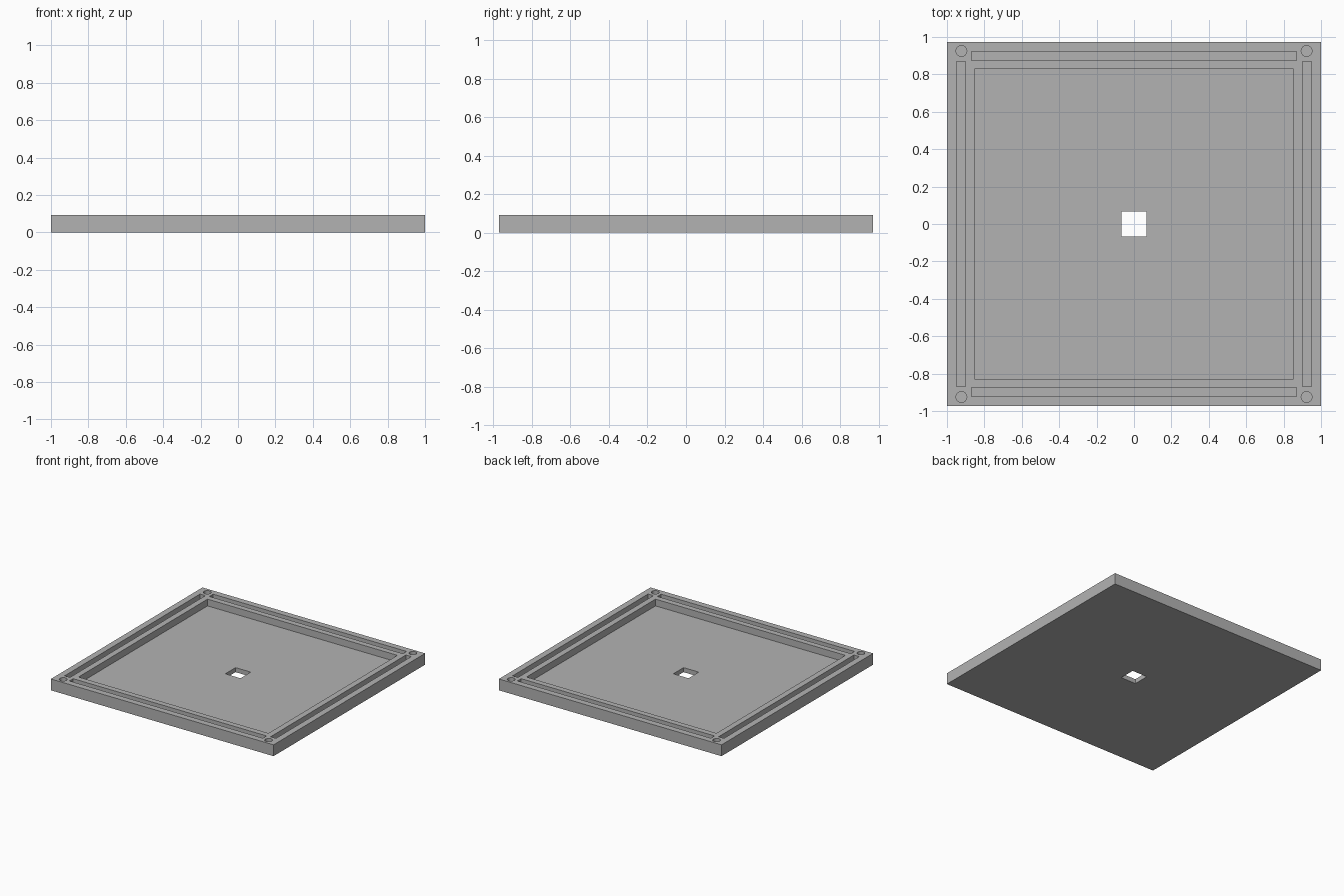
import bpy

if "Cube" in bpy.data.objects:
    bpy.data.objects.remove(bpy.data.objects["Cube"], do_unlink=True)

WIDTH, DEPTH, HEIGHT = 2.0, 1.945, 0.092
FLOOR = 0.037          # level of the pocket, groove and hole floors
ABOVE = HEIGHT + 0.05  # cutters reach past the top face

grey = bpy.data.materials.new("plain grey")
grey.use_nodes = True
colour = (0.45, 0.45, 0.45, 1)
grey.diffuse_color = colour
grey.node_tree.nodes["Principled BSDF"].inputs["Base Color"].default_value = colour


def box(name, x, y, width, depth, low, high):
    bpy.ops.mesh.primitive_cube_add(size=1, location=(x, y, (low + high) / 2))
    obj = bpy.context.object
    obj.name = name
    obj.scale = (width, depth, high - low)
    bpy.ops.object.transform_apply(location=True, scale=True)
    obj.data.materials.append(grey)
    return obj


def cylinder(name, x, y, radius, low, high):
    bpy.ops.mesh.primitive_cylinder_add(
        vertices=32, radius=radius, depth=high - low, location=(x, y, (low + high) / 2))
    obj = bpy.context.object
    obj.name = name
    bpy.ops.object.transform_apply(location=True)
    obj.data.materials.append(grey)
    return obj


def cut(target, cutter):
    mod = target.modifiers.new("cut", "BOOLEAN")
    mod.operation = "DIFFERENCE"
    mod.solver = "EXACT"
    mod.object = cutter
    bpy.context.view_layer.objects.active = target
    bpy.ops.object.modifier_apply(modifier=mod.name)
    bpy.data.objects.remove(cutter, do_unlink=True)


# Flat tray body
tray = box("tray", 0, 0, WIDTH, DEPTH, 0, HEIGHT)

# Wide central pocket and the square opening through its floor
cut(tray, box("pocket_cutter", 0, 0, 1.706, 1.655, FLOOR, ABOVE))
cut(tray, box("opening_cutter", 0, 0, 0.136, 0.132, -0.05, ABOVE))

# Rim grooves and round corner holes
for side in (-1, 1):
    cut(tray, box("long_groove_cutter", 0, side * 0.898, 1.738, 0.048, FLOOR, ABOVE))
    cut(tray, box("side_groove_cutter", side * 0.925, 0, 0.048, 1.738, FLOOR, ABOVE))
    for end in (-1, 1):
        cut(tray, cylinder("corner_hole_cutter", side * 0.923, end * 0.925, 0.029, FLOOR, ABOVE))

# Smooth hole walls, sharp everywhere else
bpy.ops.object.select_all(action="DESELECT")
tray.select_set(True)
bpy.context.view_layer.objects.active = tray
bpy.ops.object.shade_smooth_by_angle()
